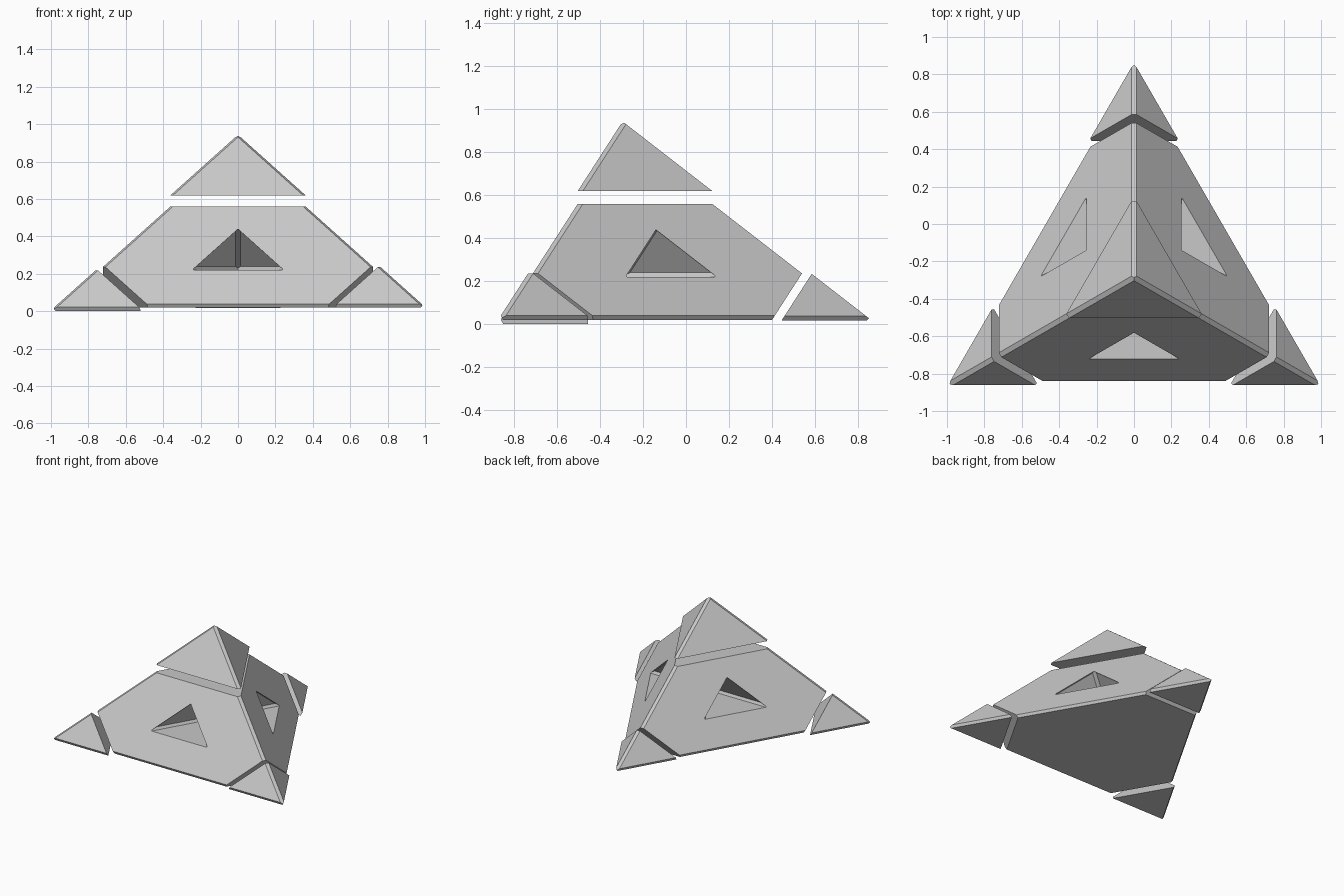
import bpy, bmesh, math
from mathutils import Vector

if "Cube" in bpy.data.objects:
    bpy.data.objects.remove(bpy.data.objects["Cube"])

SLOPE = 1.55                      # face rise over run
CHAMFER, LIP = 0.024, 0.02        # ridge chamfer depth, bottom chamfer height
BASE_Z, BASE_R = 0.02, 0.565      # floor level and inradius of the whole pyramid
AXIS = Vector((0, -0.287, 0))
UP = Vector((0, 0, 1))
# Outward horizontal directions of the three faces: front, left, right
DIRS = [Vector((math.cos(math.radians(a)), math.sin(math.radians(a)), 0))
        for a in (-90, 30, 150)]

grey = bpy.data.materials.new("mid grey")
grey.use_nodes = True
colour = (0.58, 0.58, 0.58, 1)
grey.diffuse_color = colour
grey.node_tree.nodes["Principled BSDF"].inputs["Base Color"].default_value = colour


def face_normal(d):
    return (d * SLOPE + UP).normalized()


def pyramid_planes(centre, r, z, open_dir=None):
    """Planes of a chamfered three-sided pyramid; one face may be pushed outward."""
    base = centre + UP * z
    planes = [(base, -UP)]
    for d in DIRS:
        n = face_normal(d)
        pushed = d is open_dir
        planes.append((base + d * (r + (0.1 if pushed else 0)), n))
        if not pushed:
            planes.append((base + d * (r - LIP / SLOPE) + UP * LIP, n - UP))
        # Chamfer of the ridge opposite this face
        ridge = sum((face_normal(e) for e in DIRS if e is not d), Vector())
        planes.append((base - d * (2 * r - CHAMFER), ridge))
    return planes


def solid(name, planes, shift=Vector()):
    """Carve a convex block by the planes, keeping the inner side of each."""
    bm = bmesh.new()
    bmesh.ops.create_cube(bm, size=6)
    for co, no in planes:
        bmesh.ops.bisect_plane(bm, geom=bm.verts[:] + bm.edges[:] + bm.faces[:],
                               dist=1e-6, plane_co=co, plane_no=no.normalized(),
                               clear_outer=True)
        rim = [e for e in bm.edges if e.is_boundary]
        if rim:
            bmesh.ops.holes_fill(bm, edges=rim, sides=0)
    bmesh.ops.remove_doubles(bm, verts=bm.verts[:], dist=1e-5)
    bmesh.ops.recalc_face_normals(bm, faces=bm.faces[:])
    bmesh.ops.translate(bm, verts=bm.verts[:], vec=shift)
    mesh = bpy.data.meshes.new(name)
    bm.to_mesh(mesh)
    bm.free()
    mesh.materials.append(grey)
    obj = bpy.data.objects.new(name, mesh)
    bpy.context.collection.objects.link(obj)
    return obj


whole = pyramid_planes(AXIS, BASE_R, BASE_Z)

# Slices: one level cut at the top, three parallel to the face opposite each corner
top_cut = (UP * 0.56, UP)
corner_cuts = [(AXIS - d * 0.687 + UP * BASE_Z, -face_normal(d)) for d in DIRS]

# Central body
body = solid("body", whole + [top_cut] + corner_cuts)

# Recess in each face: a small copy of the pyramid, open toward the outside
for d in DIRS:
    cutter = solid("recess_cutter", pyramid_planes(AXIS + d * 0.289, 0.155, 0.22, d))
    cutter.hide_render = True
    mod = body.modifiers.new("recess", "BOOLEAN")
    mod.operation, mod.solver, mod.object = "DIFFERENCE", "EXACT", cutter
    bpy.context.view_layer.objects.active = body
    bpy.ops.object.modifier_apply(modifier=mod.name)
    bpy.data.objects.remove(cutter)

# Separated tips, moved away from the body
solid("top_tip", whole + [(top_cut[0], -UP)], UP * 0.06)
names = ("back_tip", "front_right_tip", "front_left_tip")
for name, d, (co, no), drop in zip(names, DIRS, corner_cuts, (0.002, 0.018, 0)):
    solid(name, whole + [(co, -no)], -d * 0.045 - UP * drop)
